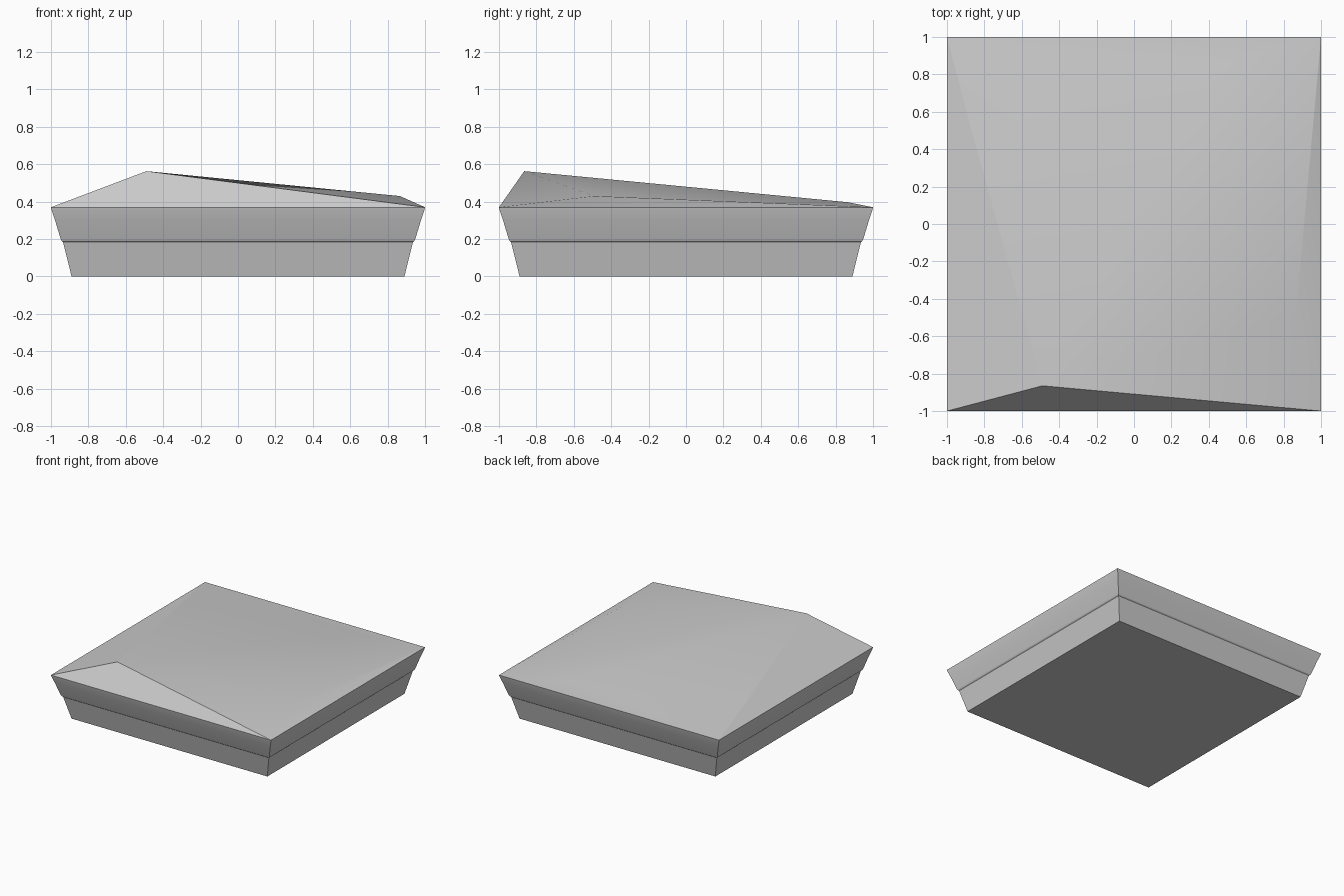
import bpy
import bmesh
from mathutils import Vector

cube = bpy.data.objects.get("Cube")
if cube:
    bpy.data.objects.remove(cube, do_unlink=True)

grey = bpy.data.materials.new("light grey")
grey.use_nodes = True
colour = (0.6, 0.6, 0.6, 1)
grey.diffuse_color = colour
grey.node_tree.nodes["Principled BSDF"].inputs["Base Color"].default_value = colour


def square(bm, half, z):
    """Square ring of vertices, starting at the front -x corner."""
    corners = ((-1, -1), (1, -1), (1, 1), (-1, 1))
    return [bm.verts.new((x * half, y * half, z)) for x, y in corners]


def finish(name, bm, angle):
    bmesh.ops.recalc_face_normals(bm, faces=bm.faces)
    mesh = bpy.data.meshes.new(name)
    bm.to_mesh(mesh)
    bm.free()
    mesh.materials.append(grey)
    obj = bpy.data.objects.new(name, mesh)
    bpy.context.collection.objects.link(obj)
    bpy.ops.object.select_all(action="DESELECT")
    obj.select_set(True)
    bpy.context.view_layer.objects.active = obj
    bpy.ops.object.shade_smooth_by_angle(angle=angle)


# Tapered block: flared walls with a small step and a thin rim,
# closed by a roof whose four ridges turn like a pinwheel
bm = bmesh.new()
profile = [(0.89, 0), (0.935, 0.183), (0.943, 0.19), (0.948, 0.2),
           (0.978, 0.3), (0.997, 0.355), (1.0, 0.37)]
rings = [square(bm, half, z) for half, z in profile]
bm.faces.new(rings[0])
for low, high in zip(rings, rings[1:]):
    for i in range(4):
        j = (i + 1) % 4
        bm.faces.new((low[i], low[j], high[j], high[i]))

# Roof peaks: one plan point turned by quarter turns, each with its own height
peaks = []
x, y = -0.49, -0.865
for z in (0.563, 0.43, 0.397, 0.42):
    peaks.append(bm.verts.new((x, y, z)))
    x, y = -y, x

rim = rings[-1]
for i in range(4):
    j = (i + 1) % 4
    bm.faces.new((rim[i], rim[j], peaks[i]))
    bm.faces.new((rim[j], peaks[j], peaks[i]))
bm.faces.new((peaks[0], peaks[1], peaks[2]))
bm.faces.new((peaks[0], peaks[2], peaks[3]))
finish("tapered_block", bm, 0.35)
